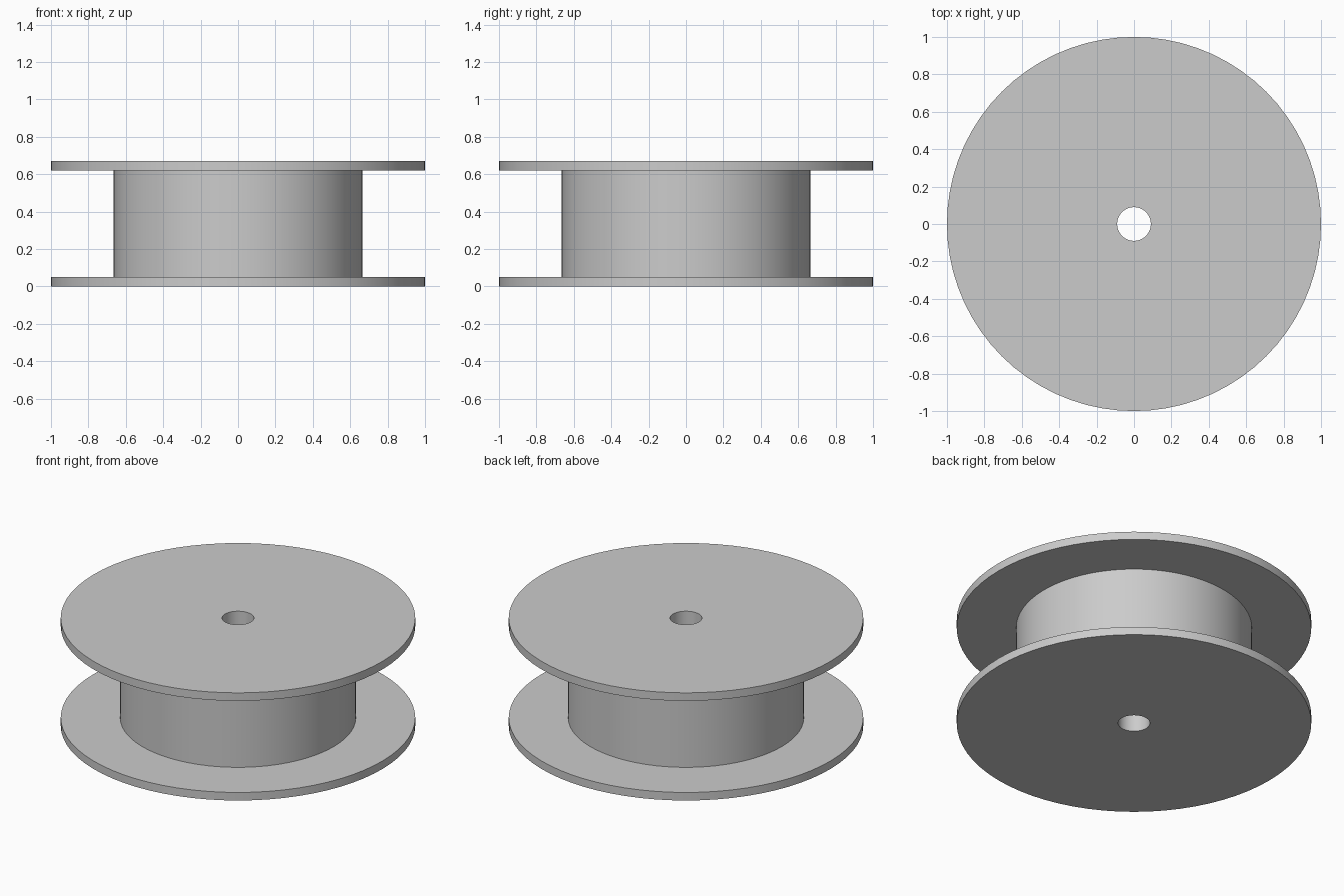
import bpy
import bmesh
from math import cos, sin, pi, radians

cube = bpy.data.objects.get("Cube")
if cube:
    bpy.data.objects.remove(cube, do_unlink=True)

SEGMENTS = 72
HEIGHT = 0.67
FLANGE = 0.05
FLANGE_RADIUS = 1.0
DRUM_RADIUS = 0.665
BORE_RADIUS = 0.09

grey = bpy.data.materials.new("plain grey")
grey.use_nodes = True
colour = (0.6, 0.6, 0.6, 1)
grey.diffuse_color = colour
grey.node_tree.nodes["Principled BSDF"].inputs["Base Color"].default_value = colour


def ring(name, outer, inner, bottom, top, caps=True):
    """A round tube; caps close the flat ends between its two walls."""
    bm = bmesh.new()
    profile = [(inner, bottom), (outer, bottom), (outer, top), (inner, top)]
    loops = []
    for r, z in profile:
        loops.append([bm.verts.new((r * cos(2 * pi * i / SEGMENTS),
                                    r * sin(2 * pi * i / SEGMENTS), z))
                      for i in range(SEGMENTS)])
    for k in range(4):
        if not caps and k % 2 == 0:
            continue
        a, b = loops[k], loops[(k + 1) % 4]
        for i in range(SEGMENTS):
            j = (i + 1) % SEGMENTS
            bm.faces.new((a[i], a[j], b[j], b[i]))
    mesh = bpy.data.meshes.new(name)
    bm.to_mesh(mesh)
    bm.free()
    mesh.materials.append(grey)
    obj = bpy.data.objects.new(name, mesh)
    bpy.context.collection.objects.link(obj)
    bpy.ops.object.select_all(action='DESELECT')
    obj.select_set(True)
    bpy.context.view_layer.objects.active = obj
    bpy.ops.object.shade_smooth_by_angle(angle=radians(30))
    return obj


# Two thin discs with a drum between them, all pierced by one bore
ring("bottom_flange", FLANGE_RADIUS, BORE_RADIUS, 0, FLANGE)
ring("drum", DRUM_RADIUS, BORE_RADIUS, FLANGE, HEIGHT - FLANGE, caps=False)
ring("top_flange", FLANGE_RADIUS, BORE_RADIUS, HEIGHT - FLANGE, HEIGHT)
